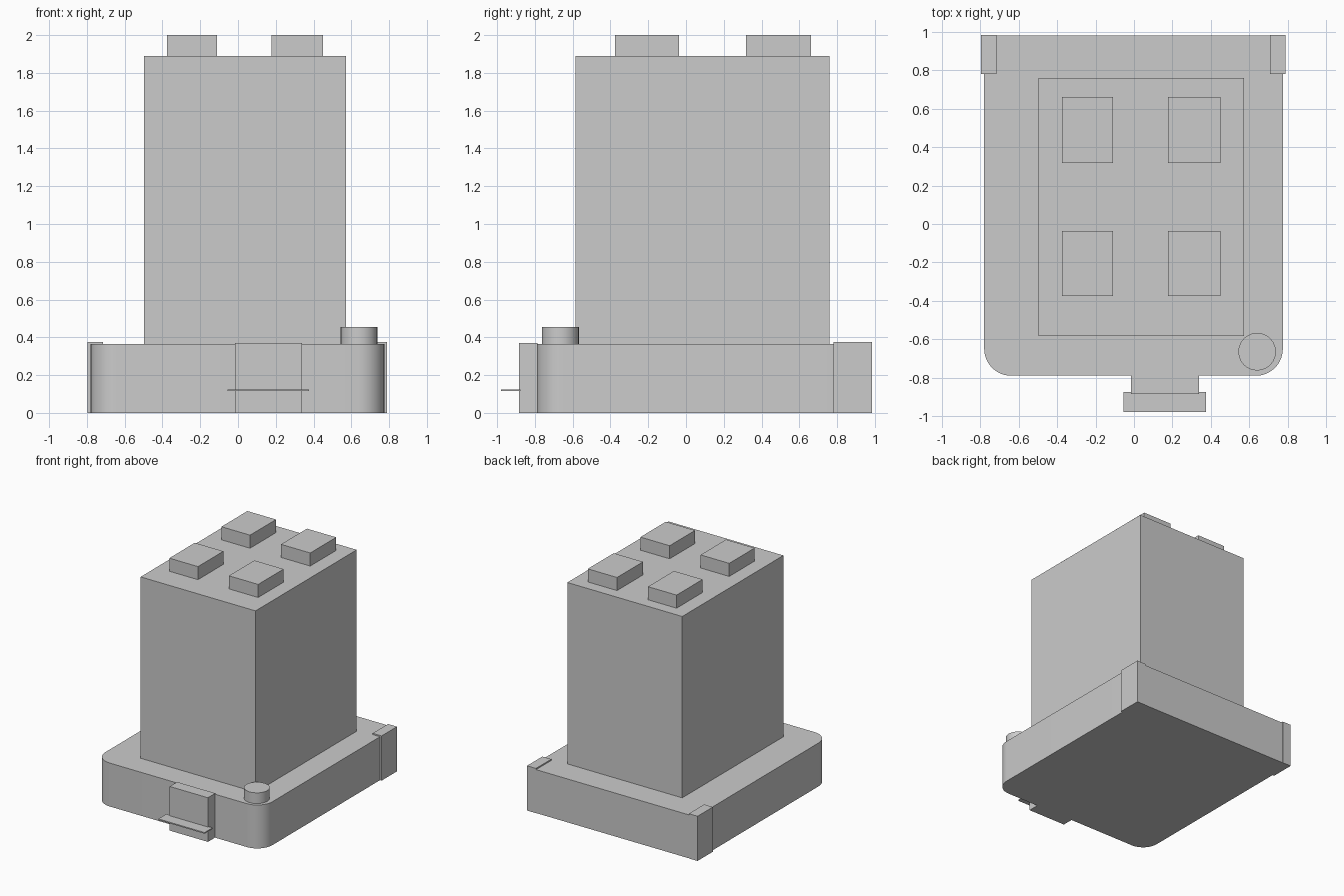
import bpy, bmesh, math

if "Cube" in bpy.data.objects:
    bpy.data.objects.remove(bpy.data.objects["Cube"])

grey = bpy.data.materials.new("plain grey")
grey.diffuse_color = (0.6, 0.6, 0.6, 1)
grey.use_nodes = True
grey.node_tree.nodes["Principled BSDF"].inputs["Base Color"].default_value = grey.diffuse_color


def prism(name, outline, z0, z1, smooth=False):
    """Extrude a counter-clockwise XY outline from z0 to z1."""
    bm = bmesh.new()
    face = bm.faces.new([bm.verts.new((x, y, z0)) for x, y in outline])
    top = bmesh.ops.extrude_face_region(bm, geom=[face])["geom"]
    bmesh.ops.translate(bm, vec=(0, 0, z1 - z0),
                        verts=[g for g in top if isinstance(g, bmesh.types.BMVert)])
    bmesh.ops.recalc_face_normals(bm, faces=bm.faces)
    mesh = bpy.data.meshes.new(name)
    bm.to_mesh(mesh)
    bm.free()
    mesh.materials.append(grey)
    obj = bpy.data.objects.new(name, mesh)
    bpy.context.collection.objects.link(obj)
    if smooth:
        bpy.ops.object.select_all(action='DESELECT')
        obj.select_set(True)
        bpy.context.view_layer.objects.active = obj
        bpy.ops.object.shade_smooth_by_angle(angle=math.radians(30))
    return obj


def box(name, x0, x1, y0, y1, z0, z1):
    return prism(name, [(x0, y0), (x1, y0), (x1, y1), (x0, y1)], z0, z1)


def arc(cx, cy, r, a0, a1, n):
    return [(cx + r * math.cos(math.radians(a0 + (a1 - a0) * i / n)),
             cy + r * math.sin(math.radians(a0 + (a1 - a0) * i / n))) for i in range(n + 1)]


# Base slab with two rounded front corners
R = 0.14
outline = (arc(-0.78 + R, -0.79 + R, R, 180, 270, 10)
           + arc(0.775 - R, -0.79 + R, R, 270, 360, 10)
           + [(0.775, 0.982), (-0.78, 0.982)])
prism("base", outline, 0, 0.365, smooth=True)

# Rear corner blocks, slightly proud of the base
box("rear_corner_left", -0.796, -0.715, 0.78, 0.984, 0, 0.376)
box("rear_corner_right", 0.707, 0.79, 0.78, 0.984, 0, 0.376)

# Tower and its four roof blocks
box("tower", -0.497, 0.572, -0.584, 0.76, 0.365, 1.89)
for i, (x0, x1) in enumerate([(-0.376, -0.11), (0.178, 0.45)]):
    for j, (y0, y1) in enumerate([(-0.375, -0.037), (0.317, 0.662)]):
        box(f"roof_block_{i}_{j}", x0, x1, y0, y1, 1.89, 2.0)

# Round post on the front right corner
prism("corner_post", arc(0.641, -0.665, 0.098, 0, 360, 24)[:-1], 0.365, 0.455, smooth=True)

# Entrance block with a thin canopy
box("entrance", -0.016, 0.339, -0.884, -0.785, 0, 0.371)
box("canopy", -0.055, 0.375, -0.98, -0.875, 0.115, 0.125)
